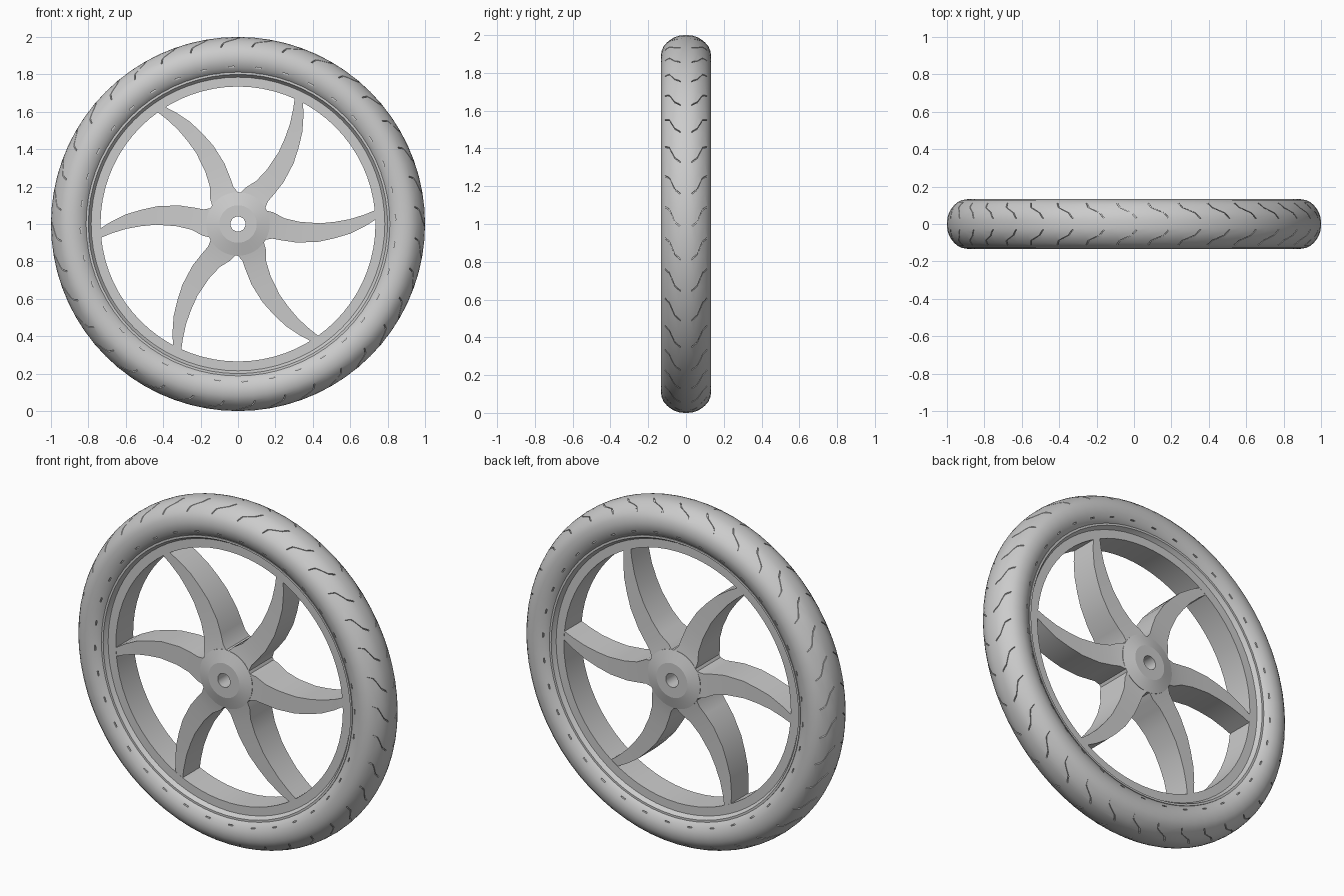
import bpy, bmesh
from math import cos, sin, radians, pi

if "Cube" in bpy.data.objects:
    bpy.data.objects.remove(bpy.data.objects["Cube"])

CENTRE_Z = 1.0


def polar(r, deg, y):
    a = radians(deg)
    return (r * cos(a), y, CENTRE_Z + r * sin(a))


def finish(name, bm):
    bmesh.ops.recalc_face_normals(bm, faces=bm.faces[:])
    me = bpy.data.meshes.new(name)
    bm.to_mesh(me)
    bm.free()
    ob = bpy.data.objects.new(name, me)
    bpy.context.collection.objects.link(ob)
    return ob


def smooth(ob, angle=30):
    bpy.ops.object.select_all(action='DESELECT')
    ob.select_set(True)
    bpy.context.view_layer.objects.active = ob
    bpy.ops.object.shade_smooth_by_angle(angle=radians(angle))


def lathe(name, profile, segments):
    """Revolve a closed (radius, y) profile about the wheel axle."""
    bm = bmesh.new()
    rings = [[bm.verts.new(polar(r, 360 * i / segments, y)) for r, y in profile]
             for i in range(segments)]
    n = len(profile)
    for i in range(segments):
        a, b = rings[i], rings[(i + 1) % segments]
        for j in range(n):
            k = (j + 1) % n
            bm.faces.new((a[j], a[k], b[k], b[j]))
    return finish(name, bm)


def mirrored(half):
    """Close a half profile (y >= 0) by mirroring it across y = 0."""
    return half + [(r, -y) for r, y in reversed(half) if y > 0]


def loft(bm, sections):
    """Closed solid through a list of four-cornered sections."""
    loops = [[bm.verts.new(p) for p in s] for s in sections]
    for a, b in zip(loops, loops[1:]):
        for j in range(4):
            k = (j + 1) % 4
            bm.faces.new((a[j], a[k], b[k], b[j]))
    bm.faces.new(loops[0])
    bm.faces.new(loops[-1][::-1])


# Tyre: rounded section with a bead that rests on the rim
crown = [(1.0, 0), (0.999, .02), (.996, .04), (.989, .06), (.978, .08), (.962, .10),
         (.943, .117), (.92, .128), (.89, .133), (.86, .129), (.835, .118), (.815, .104)]
tyre = lathe("tyre", mirrored(crown + [(.805, .09), (.80, .07)]), 72)


def tread_radius(y):
    for (r0, y0), (r1, y1) in zip(crown, crown[1:]):
        if y0 <= y <= y1:
            return r0 + (r1 - r0) * (y - y0) / (y1 - y0)
    return crown[-1][0]


# Tread grooves (wavy chevrons) and small sidewall notches
GROOVES = 36
path = [(.112, 3.0), (.088, 2.0), (.06, -1.8), (.03, -3.3)]
bm = bmesh.new()
for i in range(GROOVES):
    base = 360 * (i + .25) / GROOVES
    for side in (-1, 1):
        secs = []
        for y, off in path:
            r, a = tread_radius(y), base + off
            secs.append([polar(r - .008, a - .22, y * side), polar(r - .008, a + .22, y * side),
                         polar(r + .02, a + .22, y * side), polar(r + .02, a - .22, y * side)])
        loft(bm, secs)
        loft(bm, [[polar(.838, base + d, .112 * side), polar(.844, base + d, .112 * side),
                   polar(.844, base + d, .15 * side), polar(.838, base + d, .15 * side)]
                  for d in (-1, 1)])
cutter = finish("groove_cutter", bm)
cutter.hide_render = True
mod = tyre.modifiers.new("grooves", 'BOOLEAN')
mod.operation = 'DIFFERENCE'
mod.solver = 'EXACT'
mod.object = cutter
bpy.context.view_layer.objects.active = tyre
bpy.ops.object.modifier_apply(modifier=mod.name)
bpy.data.objects.remove(cutter)
smooth(tyre)

# Rim: flat faced ring with a raised flange against the tyre
rim = lathe("rim", mirrored([(.735, .08), (.785, .08), (.79, .086), (.80, .104),
                             (.812, .104), (.812, .06)]), 72)
smooth(rim)

# Hub: flat nose, conical shoulder and axle hole
hub = lathe("hub", mirrored([(.04, .13), (.10, .13), (.17, .11)]), 48)
smooth(hub, 15)

# Spokes: curved blades (radius, leading angle, trailing angle, half depth)
blade = [(.165, 29, 86, .111), (.20, 37, 78, .104), (.25, 39.5, 67, .098),
         (.33, 42.5, 62, .092), (.44, 47.5, 60.5, .087), (.52, 51.5, 61.3, .084),
         (.60, 55, 62.5, .081), (.68, 59, 64.3, .08), (.74, 62, 65.8, .079)]
for i in range(6):
    bm = bmesh.new()
    t = 60 * i
    loft(bm, [[polar(r, a + t, -d), polar(r, b + t, -d), polar(r, b + t, d), polar(r, a + t, d)]
              for r, a, b, d in blade])
    smooth(finish(f"spoke_{i + 1}", bm))
